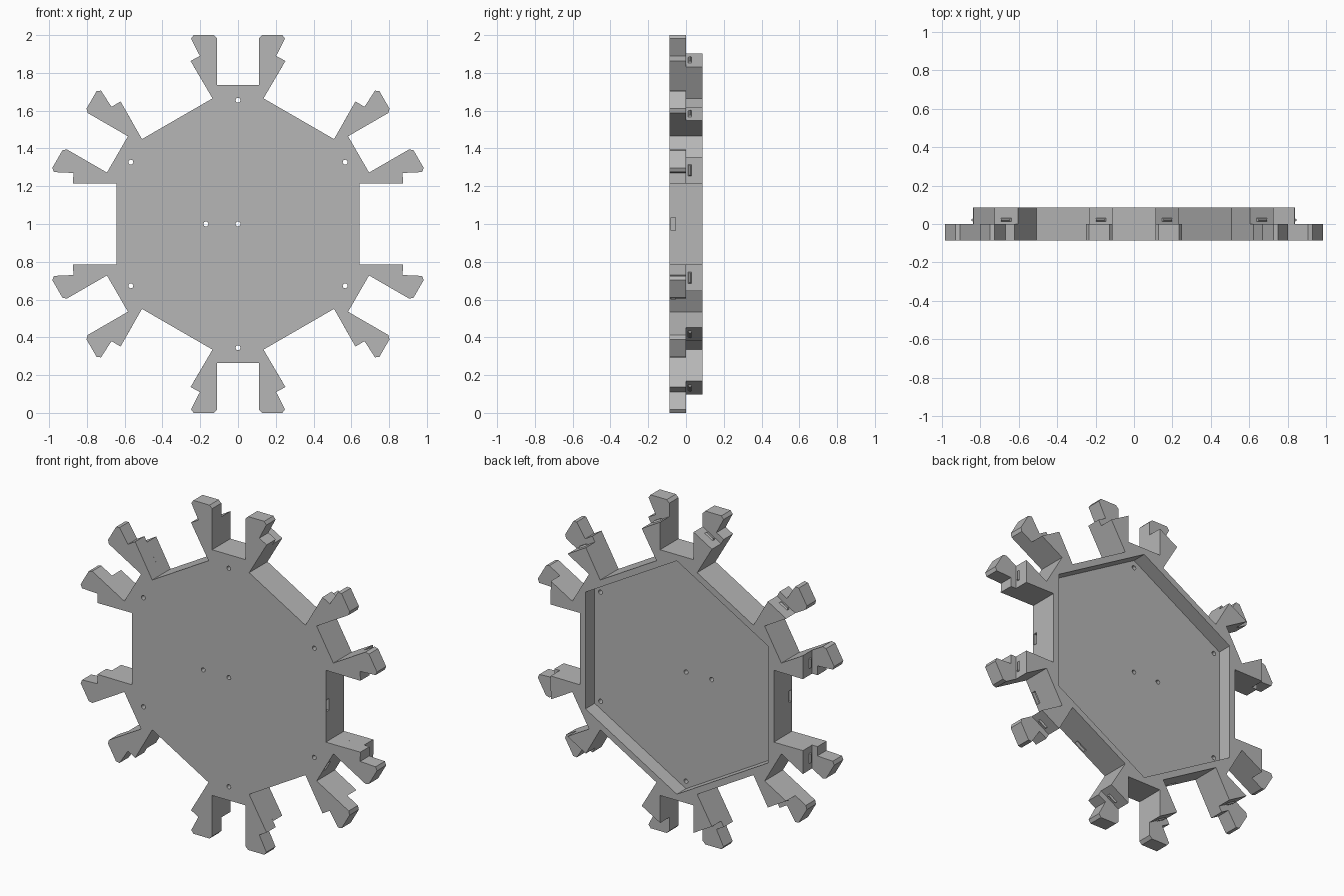
import bpy
import bmesh
from math import cos, sin, radians, pi

cube = bpy.data.objects.get("Cube")
if cube:
    bpy.data.objects.remove(cube, do_unlink=True)

HALF = 0.087      # half thickness of the tile
SIDE = 0.643      # centre to flat side
grey = bpy.data.materials.new("light_grey")
grey.use_nodes = True
colour = (0.47, 0.47, 0.47, 1)
grey.diffuse_color = colour
grey.node_tree.nodes["Principled BSDF"].inputs["Base Color"].default_value = colour


def polar(angle, r, t):
    """Point at distance r along a direction and t across it."""
    a = radians(angle)
    return (r * cos(a) - t * sin(a), 1 + r * sin(a) + t * cos(a))


def prism(bm, points, y0, y1):
    front = [bm.verts.new((x, y0, z)) for x, z in points]
    back = [bm.verts.new((x, y1, z)) for x, z in points]
    n = len(points)
    bm.faces.new(front)
    bm.faces.new(back[::-1])
    for i in range(n):
        j = (i + 1) % n
        bm.faces.new((front[j], front[i], back[i], back[j]))
    return front, back


def finish(name, bm):
    bmesh.ops.recalc_face_normals(bm, faces=bm.faces[:])
    mesh = bpy.data.meshes.new(name)
    bm.to_mesh(mesh)
    bm.free()
    mesh.materials.append(grey)
    obj = bpy.data.objects.new(name, mesh)
    bpy.context.collection.objects.link(obj)
    return obj


def carve(obj, cutter):
    mod = obj.modifiers.new("carve", "BOOLEAN")
    mod.operation = "DIFFERENCE"
    mod.solver = "EXACT"
    mod.object = cutter
    bpy.context.view_layer.objects.active = obj
    bpy.ops.object.modifier_apply(modifier=mod.name)
    bpy.data.objects.remove(cutter, do_unlink=True)


def outline(half_prong):
    """Mirror one prong about its corner and repeat it around the hexagon."""
    corner = [(r, -t) for t, r in half_prong] + [(r, t) for t, r in half_prong[::-1]]
    return [polar(30 + 60 * k, r, t) for k in range(6) for r, t in corner]


# Prong profiles as (across, outward), from the side to the corner notch
hook = [(0.135, 0.665), (0.251, 0.863), (0.202, 0.89), (0.249, 0.981),
        (0.235, 1.0), (0.128, 1.0), (0.111, 0.983), (0.111, 0.737)]
stub = [(0.135, 0.665), (0.233, 0.832), (0.111, 0.902), (0.111, 0.737)]

# Front plate with hooked prongs
bm = bmesh.new()
prism(bm, outline(hook), -HALF, 0)
base_plate = finish("base_plate", bm)

# Screw holes and side slots
bm = bmesh.new()
holes = [polar(30 + 60 * k, 0.655, 0) for k in range(6)] + [(0, 1), (-0.17, 1)]
for hx, hz in holes:
    ring = [(hx + 0.013 * cos(2 * pi * i / 16), hz + 0.013 * sin(2 * pi * i / 16))
            for i in range(16)]
    prism(bm, ring, -0.2, 0.05)
for angle, r in ((0, SIDE), (180, SIDE), (-60, SIDE), (-120, SIDE), (-30, 0.737)):
    slot = [polar(angle, r + dr, t) for dr, t in
            ((-0.02, -0.035), (0.02, -0.035), (0.02, 0.035), (-0.02, 0.035))]
    prism(bm, slot, -0.08, -0.056)
carve(base_plate, finish("plate_cutter", bm))

# Raised rear rim with shorter prongs around a hexagonal recess
bm = bmesh.new()
prism(bm, outline(stub), 0, HALF)
rear_rim = finish("rear_rim", bm)
bm = bmesh.new()
prism(bm, [polar(30 + 60 * k, 0.7, 0) for k in range(6)], -0.05, 0.2)
carve(rear_rim, finish("recess_cutter", bm))

# Snap ridges on the ends of the rear prongs
bm = bmesh.new()
for k in range(6):
    for side in (-1, 1):
        ridge = [polar(60 * k, r, side * 0.285 + t) for r, t in
                 ((0.83, -0.035), (0.846, -0.025), (0.846, 0.025), (0.83, 0.035))]
        front, back = prism(bm, ridge, 0.008, 0.034)
        for i in (1, 2):
            front[i].co.y = 0.017
            back[i].co.y = 0.025
finish("snap_ridges", bm)
